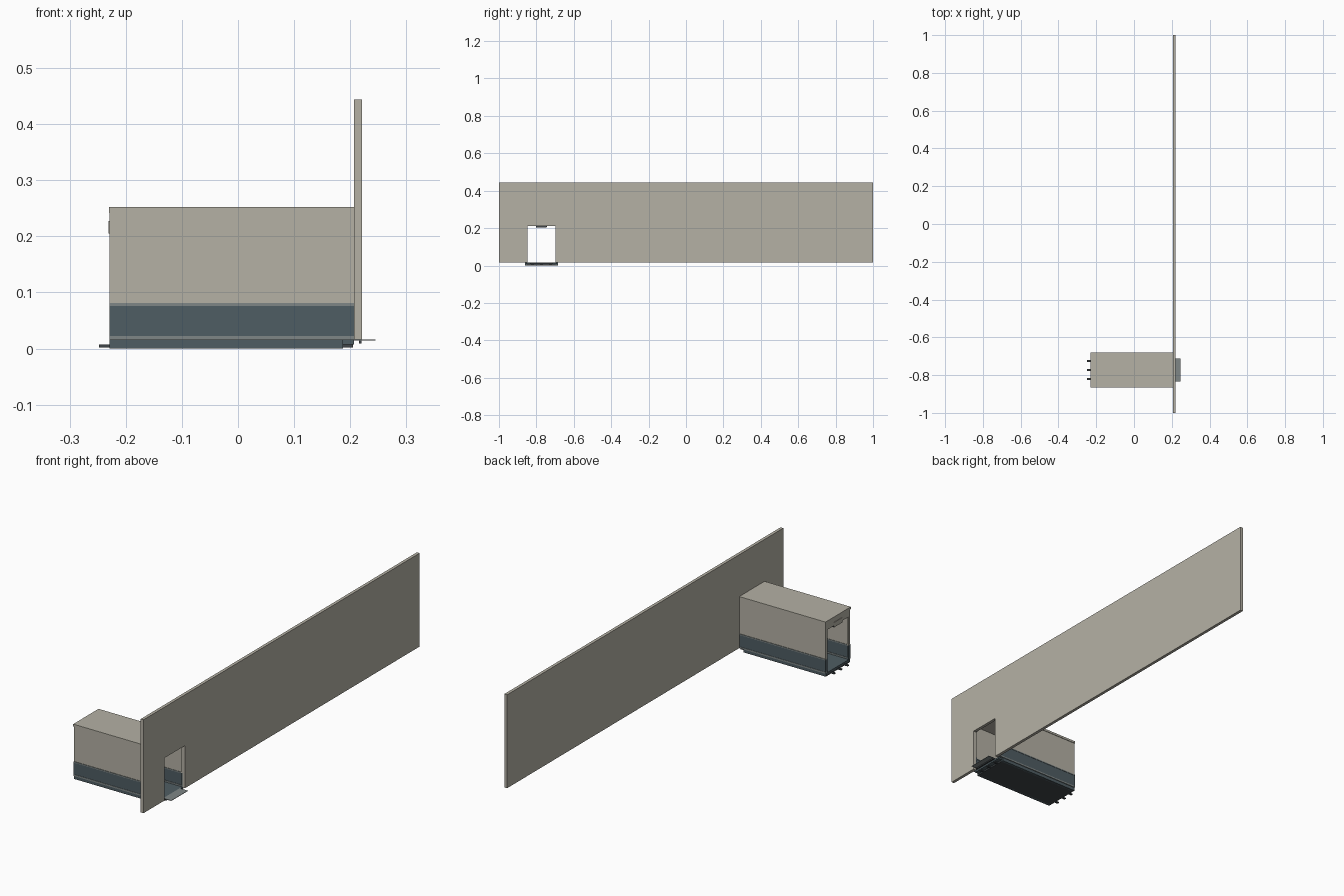
import bpy, bmesh

if "Cube" in bpy.data.objects:
    bpy.data.objects.remove(bpy.data.objects["Cube"])


def material(name, rgb):
    m = bpy.data.materials.new(name)
    m.diffuse_color = (*rgb, 1)
    m.use_nodes = True
    m.node_tree.nodes["Principled BSDF"].inputs["Base Color"].default_value = m.diffuse_color
    return m


BEIGE = material("warm beige", (0.46, 0.44, 0.375))
BLUE = material("slate blue", (0.078, 0.11, 0.125))
GREY = material("trim grey", (0.21, 0.24, 0.24))
DARK = material("dark steel", (0.05, 0.06, 0.065))


def finish(name, bm, mat):
    mesh = bpy.data.meshes.new(name)
    bmesh.ops.recalc_face_normals(bm, faces=bm.faces)
    bm.to_mesh(mesh)
    bm.free()
    mesh.materials.append(mat)
    ob = bpy.data.objects.new(name, mesh)
    bpy.context.collection.objects.link(ob)
    return ob


def box(name, x, y, z, mat):
    bm = bmesh.new()
    bmesh.ops.create_cube(bm, size=1)
    for v in bm.verts:
        v.co = [r[0] if c < 0 else r[1] for c, r in zip(v.co, (x, y, z))]
    return finish(name, bm, mat)


def extruded(name, yz, x0, x1, mat):
    """Extrude an outline in the y-z plane along x."""
    bm = bmesh.new()
    face = bm.faces.new([bm.verts.new((x0, y, z)) for y, z in yz])
    new = bmesh.ops.extrude_face_region(bm, geom=[face])["geom"]
    moved = [g for g in new if isinstance(g, bmesh.types.BMVert)]
    bmesh.ops.translate(bm, vec=(x1 - x0, 0, 0), verts=moved)
    return finish(name, bm, mat)


CY = -0.773              # centre line of the corridor
X0, X1 = -0.229, 0.207   # corridor ends
DOOR = 0.075             # half width of doorway
OUT = 0.0915             # half width of corridor

# Long wall with a doorway
B, T, D = 0.017, 0.445, 0.212
extruded("long_wall", [(-1, B), (CY - DOOR, B), (CY - DOOR, D), (CY + DOOR, D),
                       (CY + DOOR, B), (1, B), (1, T), (-1, T)], X1, 0.221, BEIGE)

# Corridor side walls, trims and skirting
for s, side in ((-1, "front"), (1, "back")):
    def span(a, b):
        return sorted((CY + s * a, CY + s * b))
    box(side + "_upper_panel", (X0 + 0.003, X1), span(0.081, 0.089), (0.08, 0.244), BEIGE)
    box(side + "_lower_panel", (X0, X1), span(0.081, 0.09), (0.022, 0.078), BLUE)
    box(side + "_upper_trim", (X0, X1), span(0.079, OUT), (0.077, 0.082), GREY)
    box(side + "_lower_trim", (X0, X1), span(0.079, OUT), (0.016, 0.023), GREY)
    box(side + "_floor_rail", (X0, 0.187), span(0.076, 0.088), (0.001, 0.016), BLUE)
    # End posts of the open frame
    for x, end in ((X0, "outer"), (X1 - 0.007, "inner")):
        box(f"{side}_{end}_post", (x, x + 0.007), span(DOOR, 0.089), (0.081, 0.244), BEIGE)
        box(f"{side}_{end}_post_base", (x, x + 0.007), span(DOOR, 0.089), (0.016, 0.081), BLUE)

# Roof and end header
box("roof", (X0 - 0.001, X1), (CY - OUT, CY + OUT), (0.243, 0.253), BEIGE)
box("end_header", (X0, X0 + 0.007), (CY - 0.082, CY + 0.082), (0.212, 0.244), BEIGE)
box("header_plate", (X0 - 0.002, X0), (CY - 0.03, CY + 0.03), (0.206, 0.228), BEIGE)
box("header_sensor", (X0, X0 + 0.01), (CY - 0.028, CY + 0.028), (0.204, 0.212), DARK)

# Floor and underside
box("floor", (X0, X1), (CY - 0.082, CY + 0.082), (0.008, 0.016), BLUE)
box("underside", (X0, 0.187), (CY - 0.085, CY + 0.085), (0.001, 0.008), DARK)

# Coupling pins at both ends of the floor
for i, dy in enumerate((-0.048, 0, 0.048)):
    box(f"outer_pin_{i}", (-0.248, X0), (CY + dy - 0.005, CY + dy + 0.005), (0.003, 0.008), DARK)
    box(f"inner_pin_{i}", (0.187, 0.205), (CY + dy - 0.005, CY + dy + 0.005), (0.003, 0.008), DARK)

# Threshold plate and the bars below it
box("threshold_plate", (0.204, 0.245), (CY - 0.06, CY + 0.06), (0.0155, 0.0175), GREY)
for i, x in enumerate((0.203, 0.216)):
    box(f"threshold_bar_{i}", (x, x + 0.004), (CY - 0.06, CY + 0.06), (0.01, 0.0165), DARK)

# Rest everything on the ground
for ob in bpy.data.objects:
    ob.location.z -= 0.001
